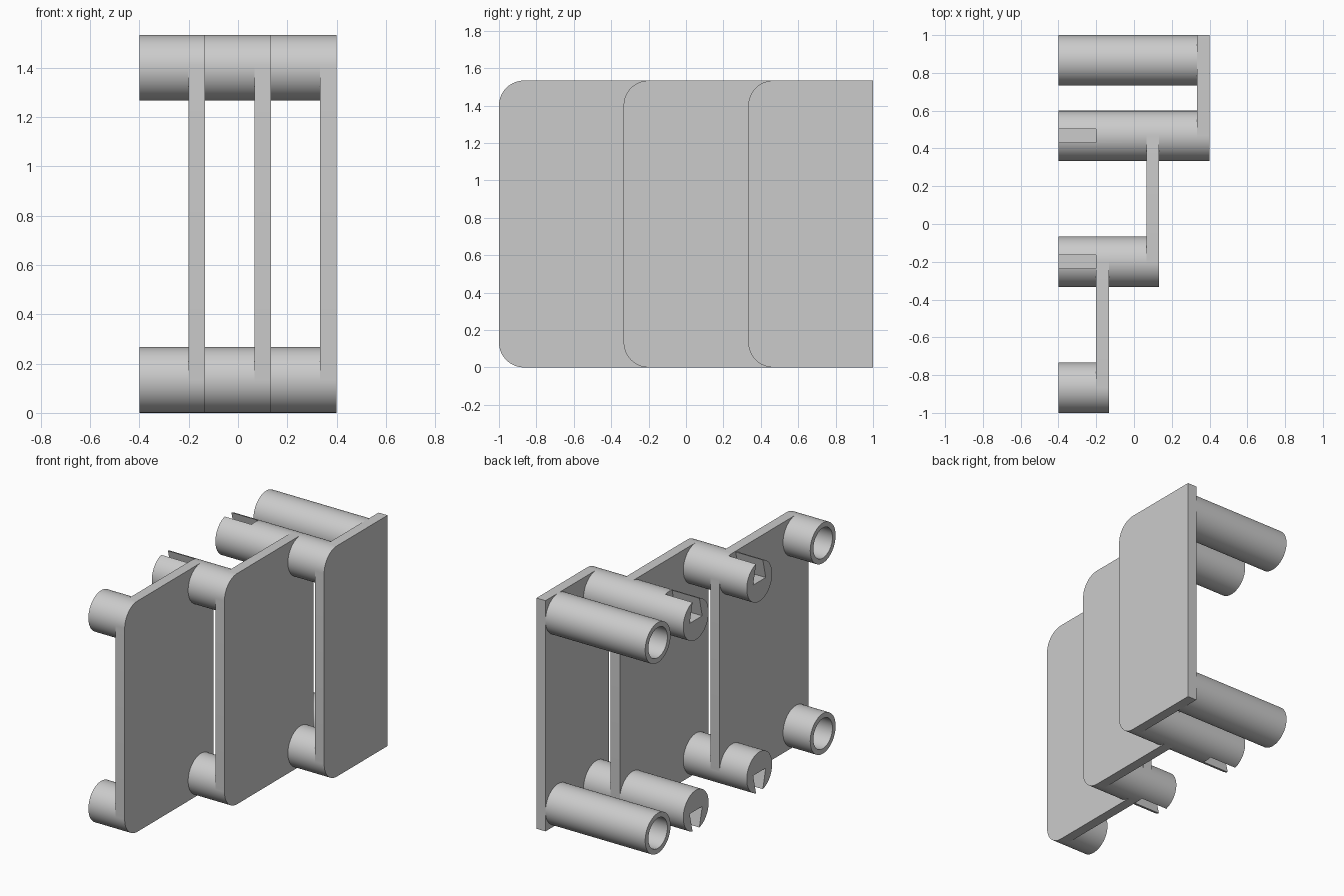
import bpy, bmesh, math

if "Cube" in bpy.data.objects:
    bpy.data.objects.remove(bpy.data.objects["Cube"])

R = 0.1333            # boss and corner radius
H = 1.5333            # overall height
X0 = -0.4             # open end of every boss
SEG = 64

grey = bpy.data.materials.new("light grey")
grey.diffuse_color = (0.6, 0.6, 0.6, 1)
grey.use_nodes = True
grey.node_tree.nodes["Principled BSDF"].inputs["Base Color"].default_value = grey.diffuse_color


def arc(cy, cz, r, a0, a1, n):
    """Points on an arc in the y-z plane, angles in degrees."""
    return [(cy + r * math.cos(math.radians(a0 + (a1 - a0) * i / n)),
             cz + r * math.sin(math.radians(a0 + (a1 - a0) * i / n))) for i in range(n + 1)]


def prism(name, outline, xa, xb):
    """Extrude a y-z outline along x."""
    bm = bmesh.new()
    face = bm.faces.new([bm.verts.new((xa, y, z)) for y, z in outline])
    res = bmesh.ops.extrude_face_region(bm, geom=[face])
    moved = [v for v in res["geom"] if isinstance(v, bmesh.types.BMVert)]
    bmesh.ops.translate(bm, verts=moved, vec=(xb - xa, 0, 0))
    bmesh.ops.recalc_face_normals(bm, faces=bm.faces)
    mesh = bpy.data.meshes.new(name)
    bm.to_mesh(mesh)
    bm.free()
    mesh.materials.append(grey)
    ob = bpy.data.objects.new(name, mesh)
    bpy.context.collection.objects.link(ob)
    return ob


def smooth(ob):
    bpy.ops.object.select_all(action='DESELECT')
    ob.select_set(True)
    bpy.context.view_layer.objects.active = ob
    bpy.ops.object.shade_smooth_by_angle(angle=math.radians(30))


def cut(ob, cutter):
    """Subtract the cutter, apply the result and remove the cutter."""
    cutter.hide_render = True
    mod = ob.modifiers.new("cut", 'BOOLEAN')
    mod.operation = 'DIFFERENCE'
    mod.solver = 'EXACT'
    mod.object = cutter
    bpy.ops.object.select_all(action='DESELECT')
    ob.select_set(True)
    bpy.context.view_layer.objects.active = ob
    bpy.ops.object.modifier_apply(modifier=mod.name)
    bpy.data.objects.remove(cutter)


def plate(name, xa, xb, ya, yb, round_back):
    """Upright panel with rounded front corners, optionally rounded back corners."""
    n = SEG // 4
    pts = arc(ya + R, H - R, R, 90, 180, n) + arc(ya + R, R, R, 180, 270, n)
    if round_back:
        pts += arc(yb - R, R, R, 270, 360, n) + arc(yb - R, H - R, R, 0, 90, n)
    else:
        pts += [(yb, 0), (yb, H)]
    smooth(prism(name, pts, xa, xb))


def boss(name, cy, cz, x_end, slotted):
    """Round post along x with either a socket or a dovetail slot in its end."""
    ob = prism(name, arc(cy, cz, R, 0, 360, SEG)[:-1], X0, x_end)
    if slotted:
        s = 1 if cz > H / 2 else -1      # slots open outward: up on top, down below
        shape = [(cy - 0.066, cz), (cy + 0.066, cz),
                 (cy + 0.034, cz + s * 0.135), (cy - 0.034, cz + s * 0.135)]
    else:
        shape = arc(cy, cz, 0.1, 0, 360, SEG)[:-1]
    cut(ob, prism("cutter", shape, X0 - 0.05, -0.2))
    smooth(ob)


# Three overlapping stepped panels
plate("front_panel", -0.2, -0.1333, -1.0, -0.0667, True)
plate("middle_panel", 0.0667, 0.1333, -0.3333, 0.6, True)
plate("back_panel", 0.3333, 0.4, 0.3333, 1.0, False)

# Bosses, one pair (upper and lower) per row
rows = [("front", -0.8667, -0.15, False), ("front_middle", -0.2, 0.1333, True),
        ("back_middle", 0.4667, 0.4, True), ("back", 0.8667, 0.36, False)]
for label, cy, x_end, slotted in rows:
    for side, cz in (("lower", R), ("upper", H - R)):
        boss(f"{label}_{side}_boss", cy, cz, x_end, slotted)
